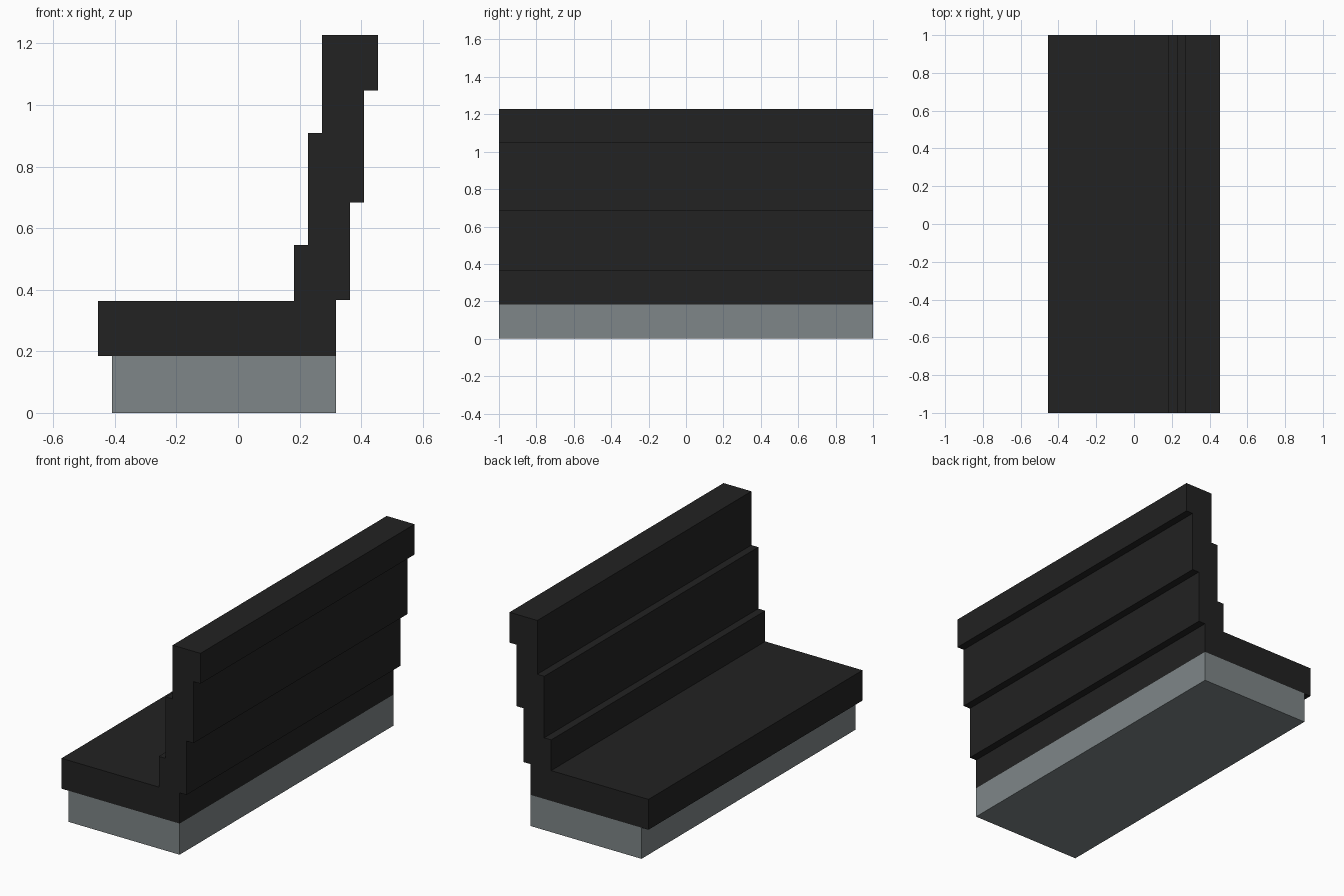
import bpy
import bmesh

cube = bpy.data.objects.get("Cube")
if cube:
    bpy.data.objects.remove(cube, do_unlink=True)

U = 1 / 22          # grid step of the stepped profile
HALF_LENGTH = 1.0


def make_material(name, rgb):
    mat = bpy.data.materials.new(name)
    mat.use_nodes = True
    color = (*rgb, 1)
    mat.diffuse_color = color
    mat.node_tree.nodes["Principled BSDF"].inputs["Base Color"].default_value = color
    return mat


def extrude_profile(name, profile, mat):
    """Extrude a side profile (x, z in grid steps) along the bench length."""
    bm = bmesh.new()
    face = bm.faces.new([bm.verts.new((x * U, -HALF_LENGTH, z * U)) for x, z in profile])
    result = bmesh.ops.extrude_face_region(bm, geom=[face])
    moved = [v for v in result["geom"] if isinstance(v, bmesh.types.BMVert)]
    bmesh.ops.translate(bm, verts=moved, vec=(0, 2 * HALF_LENGTH, 0))
    bmesh.ops.recalc_face_normals(bm, faces=bm.faces)
    mesh = bpy.data.meshes.new(name)
    bm.to_mesh(mesh)
    bm.free()
    mesh.materials.append(mat)
    obj = bpy.data.objects.new(name, mesh)
    bpy.context.collection.objects.link(obj)
    return obj


black = make_material("black upholstery", (0.016, 0.016, 0.016))
grey = make_material("grey base", (0.209, 0.238, 0.246))

# Plinth under the seat
extrude_profile("base", [(-9, 0), (7, 0), (7, 4.05), (-9, 4.05)], grey)

# Seat slab and stepped, leaning backrest in one solid
extrude_profile("seat_and_backrest", [
    (-10, 4.05), (7, 4.05),
    (7, 8.05), (8, 8.05), (8, 15.05), (9, 15.05), (9, 23.05), (10, 23.05),
    (10, 27), (6, 27), (6, 20), (5, 20), (5, 12), (4, 12), (4, 8), (-10, 8),
], black)
